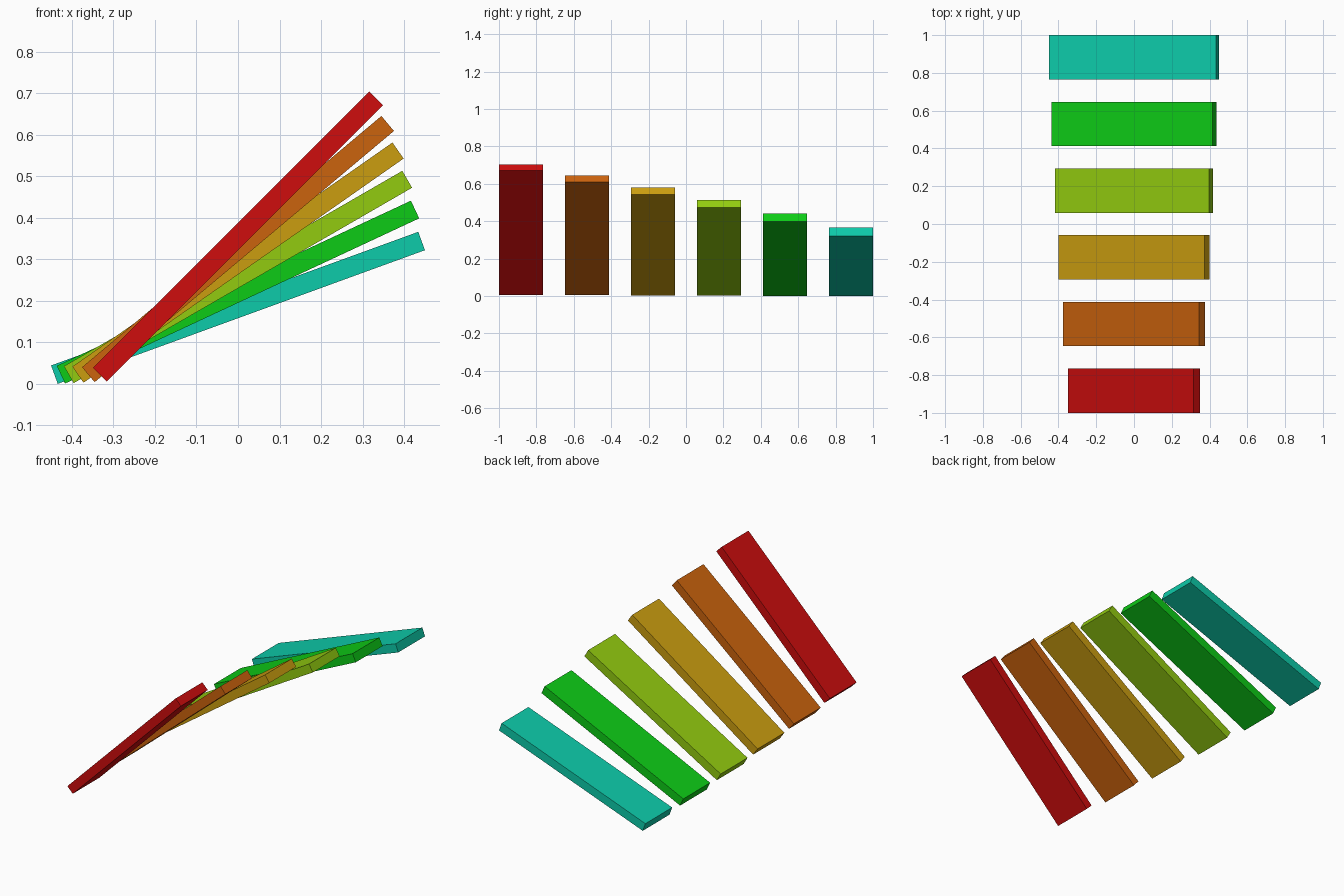
import bpy
from math import radians, cos

if "Cube" in bpy.data.objects:
    bpy.data.objects.remove(bpy.data.objects["Cube"])

WIDTH = 2 / 8.5            # six slabs with half-width gaps span 2 units
LENGTH, THICK, STEP = 4 * WIDTH, WIDTH / 5, 1.5 * WIDTH
DROP = THICK / 2 * (1 - cos(radians(20)))   # lowest slab touches the ground

# tilt from vertical and colour of each slab, front to back
SLABS = [
    (45, (0.62, 0.004, 0.004)),
    (50, (0.60, 0.125, 0.004)),
    (55, (0.60, 0.34, 0.005)),
    (60, (0.29, 0.60, 0.005)),
    (65, (0.004, 0.60, 0.008)),
    (70, (0.004, 0.60, 0.40)),
]


def tilted_slab(index, tilt, colour):
    rise = LENGTH / 2 * cos(radians(tilt))
    bpy.ops.mesh.primitive_cube_add(
        size=1,
        location=(0, (index - 2.5) * STEP, rise + THICK / 2 - DROP),
        rotation=(0, -radians(90 - tilt), 0))
    slab = bpy.context.object
    slab.name = f"tilted_slab_{tilt}"
    slab.scale = (LENGTH, WIDTH, THICK)
    mat = bpy.data.materials.new(f"slab_colour_{tilt}")
    mat.diffuse_color = (*colour, 1)
    mat.use_nodes = True
    mat.node_tree.nodes["Principled BSDF"].inputs["Base Color"].default_value = mat.diffuse_color
    slab.data.materials.append(mat)


# Row of ramps, steepest at the front
for i, (tilt, colour) in enumerate(SLABS):
    tilted_slab(i, tilt, colour)
